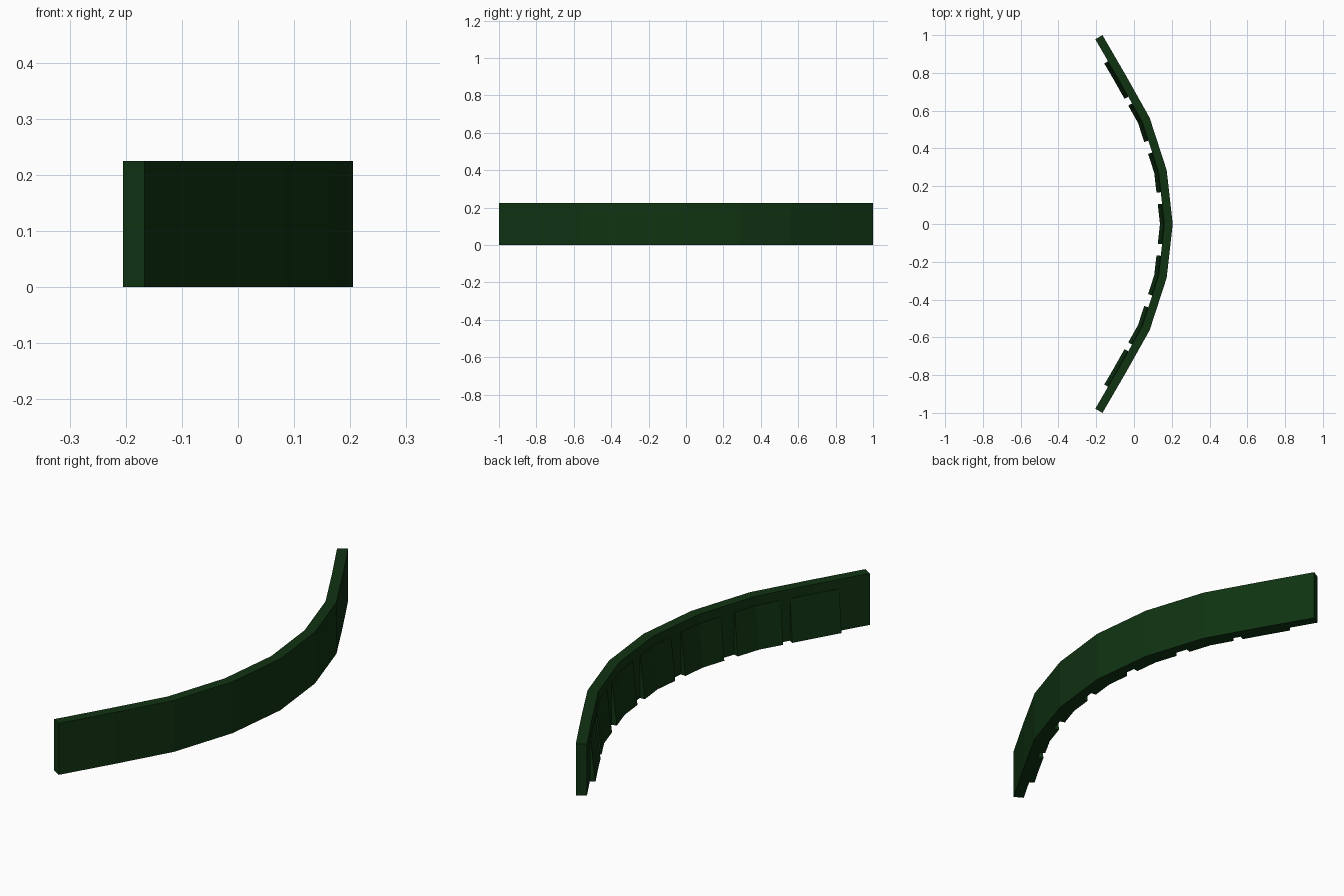
import bpy, bmesh
from mathutils import Vector

cube = bpy.data.objects.get("Cube")
if cube:
    bpy.data.objects.remove(cube)

HEIGHT = 0.225
THICK = 0.044
PANEL_TOP = 0.185
PANEL_HALF = 0.108

green = bpy.data.materials.new("dark green")
green.use_nodes = True
color = (0.005, 0.033, 0.006, 1)
green.diffuse_color = color
green.node_tree.nodes["Principled BSDF"].inputs["Base Color"].default_value = color

# Outer plan of the curved wall, mirrored front to back
half = [(0.205, 0), (0.173, 0.285), (0.083, 0.562), (-0.045, 0.79), (-0.167, 1.0)]
outer = [Vector((x, -y)) for x, y in reversed(half[1:])] + [Vector(p) for p in half]


def inward(a, b):
    d = (b - a).normalized()
    return Vector((-d.y, d.x))


def offset(path, dist):
    """Mitred copy of a plan path, moved to the concave side."""
    result = []
    for i, p in enumerate(path):
        n0 = inward(path[max(i - 1, 0)], path[max(i, 1)])
        last = len(path) - 1
        n1 = inward(path[min(i, last - 1)], path[min(i + 1, last)])
        m = (n0 + n1).normalized()
        result.append(p + m * dist / m.dot(n0))
    return result


def loft(name, sections):
    """Solid joining quad cross-sections from end to end."""
    bm = bmesh.new()
    rings = [[bm.verts.new(p) for p in s] for s in sections]
    for a, b in zip(rings, rings[1:]):
        for i in range(4):
            j = (i + 1) % 4
            bm.faces.new((a[i], a[j], b[j], b[i]))
    bm.faces.new(rings[0])
    bm.faces.new(rings[-1])
    bmesh.ops.recalc_face_normals(bm, faces=bm.faces)
    mesh = bpy.data.meshes.new(name)
    bm.to_mesh(mesh)
    bm.free()
    mesh.materials.append(green)
    obj = bpy.data.objects.new(name, mesh)
    bpy.context.collection.objects.link(obj)


# Curved wall
inner = offset(outer, THICK)
loft("curved_wall", [
    [(*o, 0), (*o, HEIGHT), (*i, HEIGHT), (*i, 0)] for o, i in zip(outer, inner)])

# Wedge panels on the concave side, thicker at the foot, one over each bend
for k in range(1, len(inner) - 1):
    c = inner[k]
    path = [c + (inner[k - 1] - c).normalized() * PANEL_HALF, c,
            c + (inner[k + 1] - c).normalized() * PANEL_HALF]
    back = offset(path, -0.01)
    top = offset(path, 0.003)
    foot = offset(path, 0.023)
    loft(f"inner_panel_{k}", [
        [(*b, 0), (*b, PANEL_TOP), (*t, PANEL_TOP), (*f, 0)]
        for b, t, f in zip(back, top, foot)])
